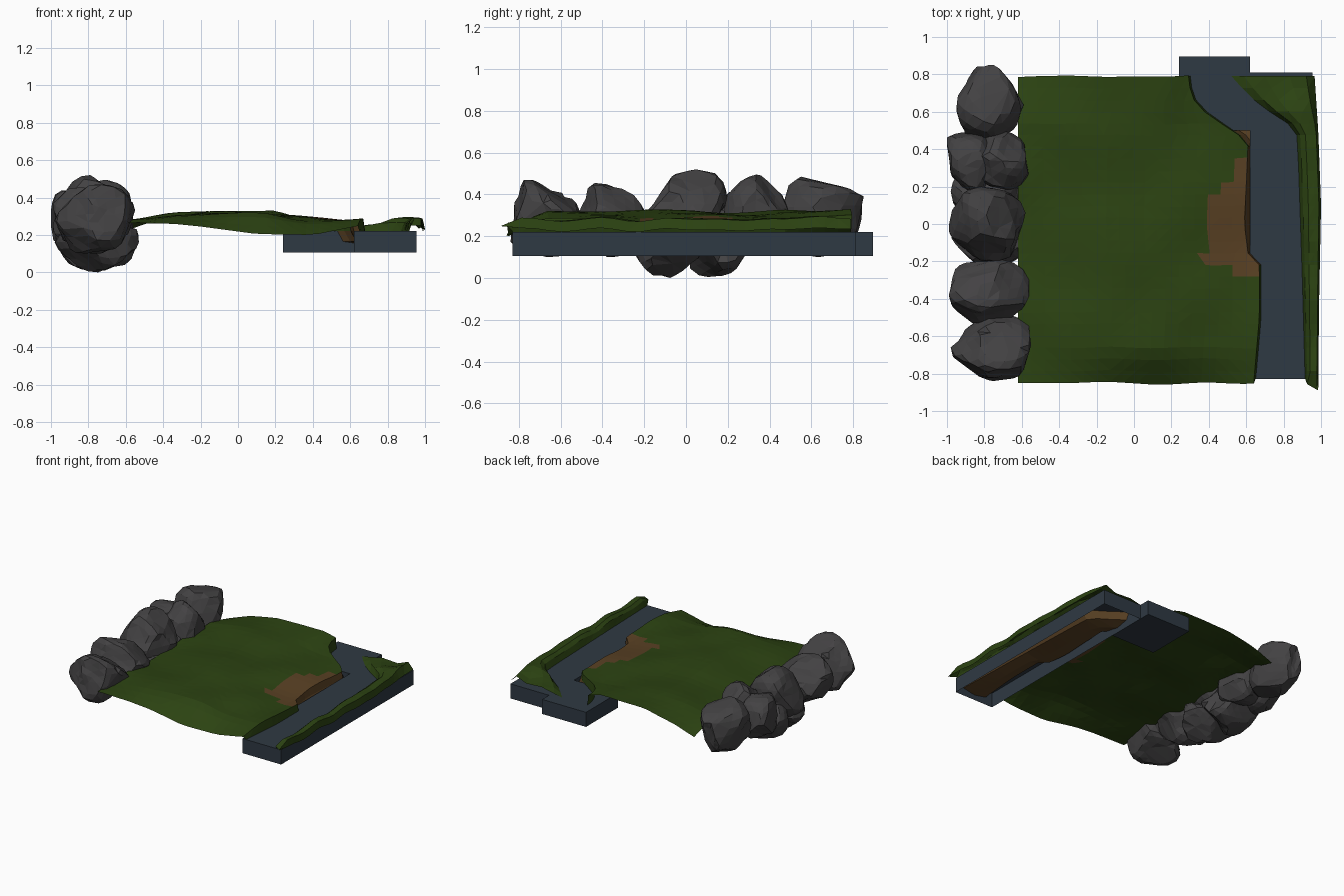
import bpy, bmesh, math, random
from mathutils import Vector, noise

if "Cube" in bpy.data.objects:
    bpy.data.objects.remove(bpy.data.objects["Cube"])

random.seed(4)


def material(name, rgb):
    m = bpy.data.materials.new(name)
    m.diffuse_color = (*rgb, 1)
    m.use_nodes = True
    m.node_tree.nodes["Principled BSDF"].inputs["Base Color"].default_value = m.diffuse_color
    return m


GRASS = material("grass", (0.025, 0.056, 0.006))
EARTH = material("earth", (0.10, 0.052, 0.017))
WATER = material("water", (0.028, 0.041, 0.056))
STONE = material("stone", (0.056, 0.054, 0.056))


def finish(bm, name, *mats):
    me = bpy.data.meshes.new(name)
    bm.to_mesh(me)
    bm.free()
    for m in mats:
        me.materials.append(m)
    ob = bpy.data.objects.new(name, me)
    bpy.context.collection.objects.link(ob)
    return ob


def lerp_table(table, t):
    if t <= table[0][0]:
        return table[0][1]
    for (a, va), (b, vb) in zip(table, table[1:]):
        if t <= b:
            return va + (vb - va) * (t - a) / (b - a)
    return table[-1][1]


# River banks: x as a function of y
LEFT = [(-.84, .65), (-.5, .68), (-.22, .68), (-.16, .62), (0, .60), (.2, .61), (.43, .62),
        (.50, .54), (.56, .44), (.64, .34), (.72, .31), (.8, .30)]
RIGHT = [(-.84, .915), (-.3, .90), (0, .89), (.3, .88), (.49, .87), (.56, .80), (.63, .67),
         (.7, .61), (.75, .55), (.82, .50)]
OUTER = [(-.84, .985), (-.4, .99), (.1, 1.0), (.5, .985), (.8, .965)]
# Meadow height: middle section, drooping front edge and back edge
MIDDLE = [(-.62, .27), (-.5, .28), (-.35, .305), (-.15, .32), (.15, .31), (.35, .285),
          (.6, .275), (1, .29)]
FRONT = [(-.62, .265), (-.35, .26), (-.2, .245), (.1, .205), (.4, .20), (.65, .25)]
BACK = [(-.62, .215), (-.45, .275), (-.2, .325), (.2, .33), (.3, .30), (1, .30)]


def ground_height(x, y):
    h = lerp_table(MIDDLE, x) + .025 * noise.noise(Vector((x * 3, y * 3, 1.7)))
    f = max(0, 1 - (y + .85) / .16)
    h = h * (1 - f) + lerp_table(FRONT, x) * f
    f = max(0, 1 - (.79 - y) / .25)
    return h * (1 - f) + lerp_table(BACK, x) * f


# Terrain sheet: meadow, river bed and far bank
ROWS, MEADOW = 26, 18
bm = bmesh.new()
grid = []
for j in range(ROWS + 1):
    y = -.85 + 1.64 * j / ROWS
    l, r, o = (lerp_table(t, y) for t in (LEFT, RIGHT, OUTER))
    row = []
    for i in range(MEADOW + 1):
        x = -.62 + (l - .01 + .62) * i / MEADOW
        yy = y + .012 * noise.noise(Vector((x * 4, y * 4, 8)))
        row.append((x, yy, ground_height(x, y)))
    yb = max(y, -.828)
    row += [(l, yb, .22), (l + .03, yb, .165), ((l + r) / 2, yb, .145), (r - .03, yb, .165), (r, yb, .22)]
    for f in (.15, .4, .7, .9, 1):
        x = r + (o - r) * f
        ripple = .022 * noise.noise(Vector((x * 6, y * 6, 3)))
        drop = {.15: .02, 1: .05}.get(f, 0)
        # front corner of the far bank sticks out and droops
        yy = y - (.04 * f if j == 0 else 0)
        if j == 0:
            drop = .03
        # the wide corner by the bend sinks in its middle
        sink = .035 * max(0, y - .6) / .2 if .1 < f < .8 else 0
        row.append((x, yy, .28 + ripple - drop - sink + .025 * max(0, y - .5)))
    grid.append([bm.verts.new(p) for p in row])
for a, b in zip(grid, grid[1:]):
    for i in range(len(a) - 1):
        f = bm.faces.new((a[i], a[i + 1], b[i + 1], b[i]))
        c = f.calc_center_median()
        bed = MEADOW < i <= MEADOW + 4
        beach = -.25 < c.y < .4 and c.x > .385 + max(0, c.y - .08) * .75 and i <= MEADOW
        f.material_index = 1 if bed or beach else 0
bmesh.ops.triangulate(bm, faces=bm.faces[:])
finish(bm, "terrain", GRASS, EARTH)


# River water: two blocks, the long one open underneath
def water_block(name, x0, x1, y0, y1, open_bottom):
    bm = bmesh.new()
    bmesh.ops.create_cube(bm, size=1)
    for v in bm.verts:
        v.co = ((x0 + x1) / 2 + v.co.x * (x1 - x0), (y0 + y1) / 2 + v.co.y * (y1 - y0),
                .163 + v.co.z * .114)
    if open_bottom:
        bm.normal_update()
        bmesh.ops.delete(bm, geom=[f for f in bm.faces if f.normal.z < -.5], context='FACES_ONLY')
    finish(bm, name, WATER)


water_block("river_long", .62, .955, -.83, .81, True)
water_block("river_bend", .24, .62, .50, .895, False)


# Boulders: faceted lumps fitted to a box, optionally tapering and leaning along y
def boulder(name, xs, ys, zs, seed, taper=0, lean=0):
    bm = bmesh.new()
    bmesh.ops.create_icosphere(bm, subdivisions=3, radius=1)
    rng = random.Random(seed)
    # flatten the sphere against random planes for chiselled facets
    for _ in range(14):
        n = Vector((rng.gauss(0, 1), rng.gauss(0, 1), rng.gauss(0, 1))).normalized()
        d = rng.uniform(.70, .88)
        for v in bm.verts:
            s = v.co.dot(n) - d
            if s > 0:
                v.co -= n * s
    for v in bm.verts:
        v.co *= 1 + .14 * noise.noise(v.co * 1.4 + Vector((seed, 0, 0)))
        v.co.x *= 1 - taper * max(0, v.co.y)
        v.co.y += lean * max(0, v.co.z)
    bmesh.ops.dissolve_limit(bm, angle_limit=math.radians(11), verts=bm.verts[:], edges=bm.edges[:])
    bmesh.ops.triangulate(bm, faces=bm.faces[:])
    for k, (a, b) in enumerate((xs, ys, zs)):
        lo = min(v.co[k] for v in bm.verts)
        hi = max(v.co[k] for v in bm.verts)
        for v in bm.verts:
            t = (v.co[k] - lo) / (hi - lo)
            v.co[k] = a + (b - a) * t
    finish(bm, name, STONE)


ROCKS = [((-.98, -.55), (-.84, -.49), (.10, .47), 0, -.35),
         ((-.99, -.56), (-.53, -.19), (.10, .455), 0, -.3),
         ((-.99, -.58), (-.20, .20), (.12, .52), 0, .25),
         ((-.98, -.53), (-.25, .08), (0, .31), 0, 0),
         ((-.98, -.54), (-.02, .31), (.005, .34), 0, 0),
         ((-1.0, -.74), (.16, .49), (.12, .44), 0, 0),
         ((-.84, -.56), (.18, .50), (.11, .495), 0, 0),
         ((-.95, -.59), (.42, .85), (.10, .485), .55, .1)]
for n, (xs, ys, zs, taper, lean) in enumerate(ROCKS):
    boulder(f"boulder_{n + 1}", xs, ys, zs, n + 11, taper, lean)
